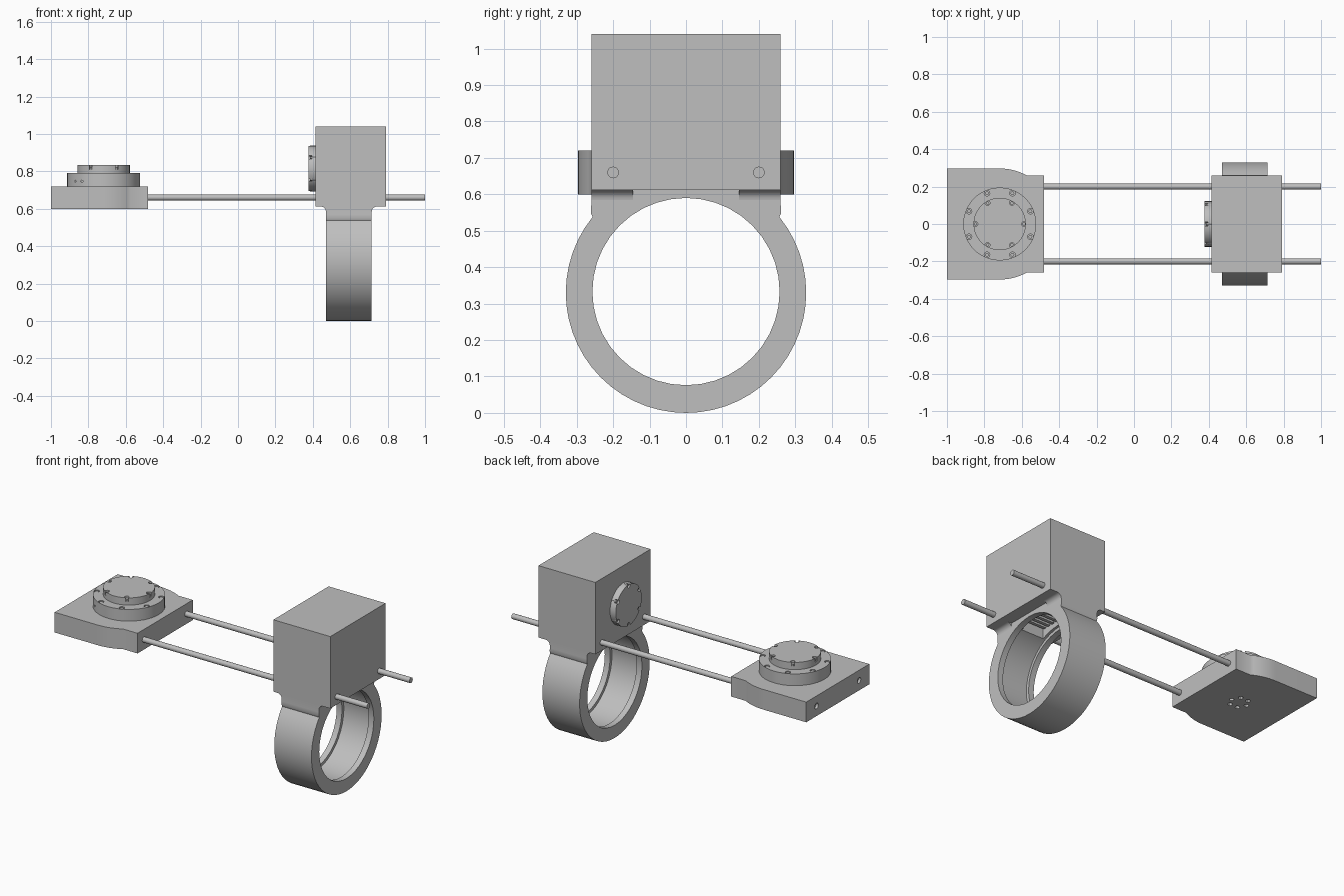
import bpy, bmesh
from math import sin, cos, pi, radians, acos
from mathutils import Matrix, Vector

cube = bpy.data.objects.get("Cube")
if cube:
    bpy.data.objects.remove(cube, do_unlink=True)

grey = bpy.data.materials.new("machined grey")
grey.use_nodes = True
COLOUR = (0.52, 0.52, 0.52, 1)
grey.diffuse_color = COLOUR
grey.node_tree.nodes["Principled BSDF"].inputs["Base Color"].default_value = COLOUR


def finish(name, bm):
    bmesh.ops.recalc_face_normals(bm, faces=bm.faces)
    mesh = bpy.data.meshes.new(name)
    bm.to_mesh(mesh)
    bm.free()
    mesh.materials.append(grey)
    obj = bpy.data.objects.new(name, mesh)
    bpy.context.collection.objects.link(obj)
    return obj


def select(obj):
    bpy.ops.object.select_all(action='DESELECT')
    obj.select_set(True)
    bpy.context.view_layer.objects.active = obj


def smooth(obj):
    select(obj)
    bpy.ops.object.shade_smooth_by_angle(angle=radians(30))


def box(name, lo, hi):
    bm = bmesh.new()
    lo, hi = Vector(lo), Vector(hi)
    bmesh.ops.create_cube(bm, size=1)
    bmesh.ops.scale(bm, vec=hi - lo, verts=bm.verts)
    bmesh.ops.translate(bm, vec=(lo + hi) / 2, verts=bm.verts)
    return finish(name, bm)


def cylinder(name, start, length, r, axis='Z', seg=40):
    """Cylinder that runs from its start point along +axis."""
    bm = bmesh.new()
    bmesh.ops.create_cone(bm, cap_ends=True, segments=seg, radius1=r, radius2=r, depth=length)
    bmesh.ops.translate(bm, vec=(0, 0, length / 2), verts=bm.verts)
    if axis == 'X':
        bmesh.ops.rotate(bm, matrix=Matrix.Rotation(pi / 2, 3, 'Y'), verts=bm.verts)
    bmesh.ops.translate(bm, vec=start, verts=bm.verts)
    return finish(name, bm)


def prism(name, points, direction):
    """Extrude a closed outline of 3D points."""
    bm = bmesh.new()
    face = bm.faces.new([bm.verts.new(p) for p in points])
    out = bmesh.ops.extrude_face_region(bm, geom=[face])
    moved = [v for v in out["geom"] if isinstance(v, bmesh.types.BMVert)]
    bmesh.ops.translate(bm, vec=direction, verts=moved)
    return finish(name, bm)


def cut(obj, cutters):
    for c in cutters:
        select(obj)
        mod = obj.modifiers.new("cut", 'BOOLEAN')
        mod.operation, mod.solver, mod.object = 'DIFFERENCE', 'EXACT', c
        bpy.ops.object.modifier_apply(modifier=mod.name)
        bpy.data.objects.remove(c, do_unlink=True)


def around(n, r, phase=0):
    return [(r * cos(phase + 2 * pi * i / n), r * sin(phase + 2 * pi * i / n)) for i in range(n)]


# Base plate: square back, rounded shoulders, narrower front
MX, HALF, R = -0.718, 0.26, 0.297
end = acos(HALF / R)
side = [(-1, R)] + [(MX + R * sin(end * i / 8), R * cos(end * i / 8)) for i in range(9)]
side.append((-0.48, HALF))
outline = side + [(x, -y) for x, y in reversed(side)]
plate = prism("base_plate", [(x, y, 0.6) for x, y in outline], (0, 0, 0.12))
cut(plate, [cylinder("hole", (MX + x, y, 0.59), 0.04, 0.013, seg=12) for x, y in around(6, 0.05)])
cut(plate, [cylinder("hole", (-1.01, s * 0.2, 0.66), 0.03, 0.017, 'X', 16) for s in (-1, 1)])
smooth(plate)

# Motor housing with bolt recesses and two side holes
housing = cylinder("motor_housing", (MX, 0, 0.715), 0.075, 0.195, seg=48)
outer = around(8, 0.178, pi / 8)
cut(housing, [cylinder("hole", (MX + x, y, 0.77), 0.04, 0.015, seg=12) for x, y in outer])
for x in (-0.87, -0.835):
    hole = cylinder("hole", (0, 0, -0.22), 0.1, 0.006, seg=10)
    hole.matrix_world = Matrix.Translation((x, 0, 0.747)) @ Matrix.Rotation(-pi / 2, 4, 'X')
    bpy.context.view_layer.update()
    cut(housing, [hole])
smooth(housing)
for x, y in outer:
    smooth(cylinder("housing_bolt", (MX + x, y, 0.765), 0.022, 0.01, seg=12))

# Output disc on the motor
disc = cylinder("output_disc", (MX, 0, 0.785), 0.048, 0.14)
cut(disc, [cylinder("hole", (MX + x, y, 0.81), 0.04, 0.013, seg=12) for x, y in around(6, 0.13)])
smooth(disc)
for x, y in around(6, 0.129):
    smooth(cylinder("disc_bolt", (MX + x, y, 0.785), 0.037, 0.009, seg=12))

# Guide rods
for s, label in ((1, "back"), (-1, "front")):
    smooth(cylinder(label + "_rod", (-0.985, s * 0.2, 0.66), 1.985, 0.016, 'X', 20))

# Drive block with a pocket open to the ring below
X0, X1, BOTTOM = 0.47, 0.715, 0.612
block = box("drive_block", (0.415, -0.26, BOTTOM), (0.79, 0.26, 1.04))
cut(block, [box("pocket", (0.52, -0.12, 0.55), (0.665, 0.12, 0.72))])
for i in range(-3, 4):
    box("gear_tooth", (0.525, i * 0.033 - 0.009, 0.63), (0.66, i * 0.033 + 0.009, 0.725))

# Ring with a neck that blends into the block
CZ = 0.33
arc = []
for i in range(41):
    a = radians(-90 - 129 + 258 * i / 40)
    arc.append((0.33 * cos(a), CZ + 0.33 * sin(a)))
neck = [(0.2615, 0.55), (0.26, 0.57), (0.26, BOTTOM)]
profile = arc[::-1]
profile = [(-y, z) for y, z in reversed(neck)] + arc + neck
ring = prism("ring", [(X0, y, z) for y, z in profile], (X1 - X0, 0, 0))
cut(ring, [
    cylinder("bore", (0.4, 0, 0.333), 0.4, 0.257, 'X', 40),
    cylinder("groove", (0.505, 0, 0.333), 0.175, 0.275, 'X', 40),
    box("pocket", (0.52, -0.12, 0.5), (0.665, 0.12, 0.65)),
])
smooth(ring)

# Concave fillets below the block on both faces of the ring
F = 0.028
for edge, sx in ((X0, -1), (X1, 1)):
    curve = [(edge + sx * (F - F * cos(pi / 2 * i / 6)), BOTTOM - F + F * sin(pi / 2 * i / 6))
             for i in range(7)]
    for y in (-0.26, 0.145):
        smooth(prism("fillet", [(x, y, z) for x, z in curve + [(edge, BOTTOM)]], (0, 0.115, 0)))

# Drive disc on the inner face of the block
drive = cylinder("drive_disc", (0.377, 0, 0.815), 0.04, 0.122, 'X')
rim = around(6, 0.115, pi / 6)
cut(drive, [cylinder("hole", (0.37, y, 0.815 + z), 0.025, 0.012, 'X', 12) for y, z in rim])
smooth(drive)
for y, z in rim:
    smooth(cylinder("drive_bolt", (0.385, y, 0.815 + z), 0.03, 0.008, 'X', 12))
